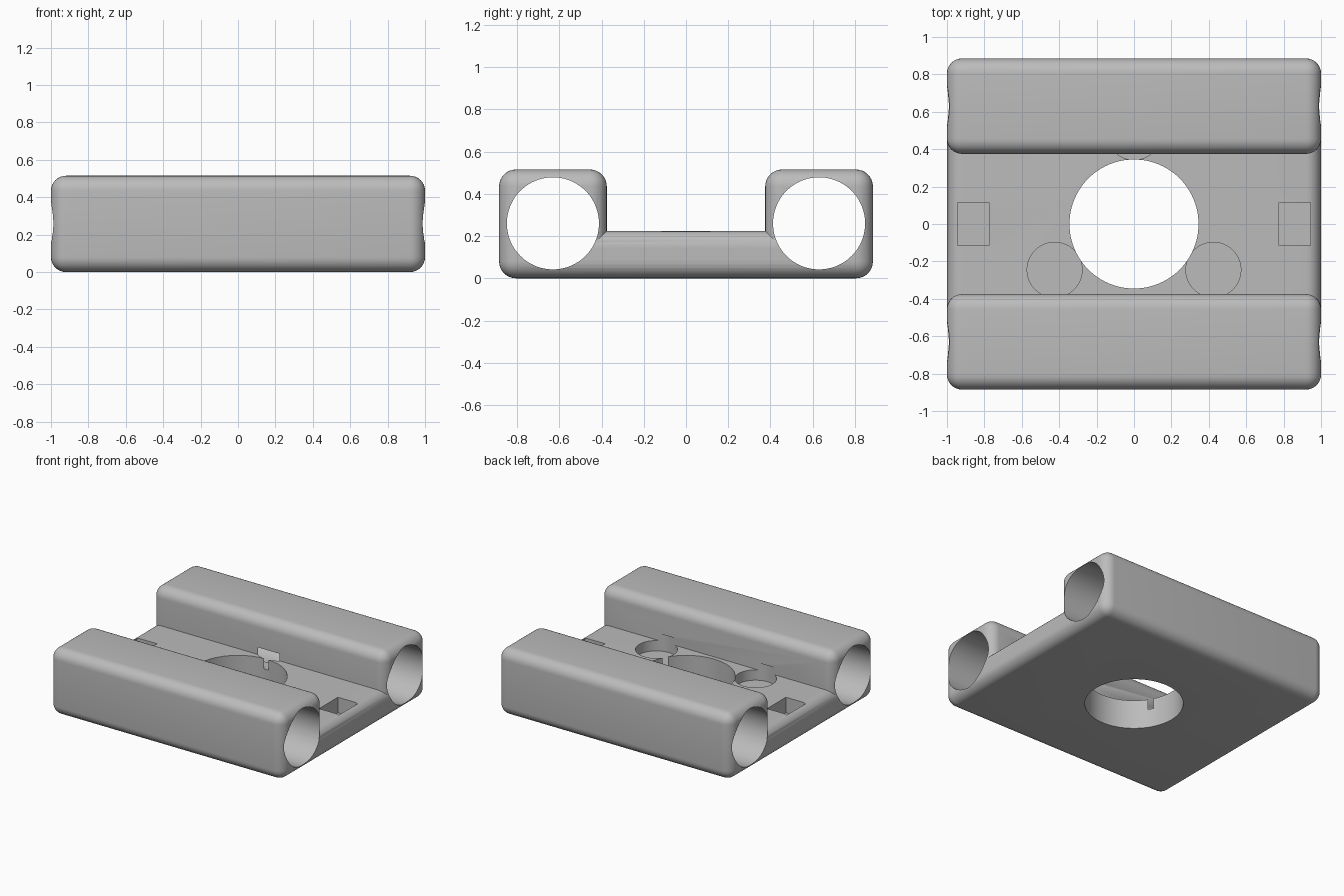
import bpy
import bmesh
import math
from mathutils import Matrix, Vector

if "Cube" in bpy.data.objects:
    bpy.data.objects.remove(bpy.data.objects["Cube"], do_unlink=True)

FLOOR, TOP = 0.225, 0.515
HALF_X, HALF_Y, RAIL_IN = 1.0, 0.885, 0.375

grey = bpy.data.materials.new("plain grey")
grey.use_nodes = True
grey.diffuse_color = (0.5, 0.5, 0.5, 1)
grey.node_tree.nodes["Principled BSDF"].inputs["Base Color"].default_value = (0.5, 0.5, 0.5, 1)


def make_object(name, bm):
    mesh = bpy.data.meshes.new(name)
    bm.to_mesh(mesh)
    bm.free()
    mesh.materials.append(grey)
    obj = bpy.data.objects.new(name, mesh)
    bpy.context.collection.objects.link(obj)
    return obj


def cylinder(radius, depth, centre, turn=Matrix()):
    bm = bmesh.new()
    bmesh.ops.create_cone(bm, cap_ends=True, segments=96, radius1=radius, radius2=radius,
                          depth=depth, matrix=Matrix.Translation(centre) @ turn)
    return make_object("cutter", bm)


def box(size, centre):
    bm = bmesh.new()
    bmesh.ops.create_cube(bm, matrix=Matrix.Translation(centre) @ Matrix.Diagonal((*size, 1)))
    return make_object("cutter", bm)


# Carriage block: U profile extruded along x, with every convex edge rounded
half = [(HALF_Y, 0), (HALF_Y, TOP), (RAIL_IN, TOP), (RAIL_IN, FLOOR)]
profile = half + [(-y, z) for y, z in reversed(half)]
bm = bmesh.new()
face = bm.faces.new([bm.verts.new((-HALF_X, y, z)) for y, z in profile])
new = bmesh.ops.extrude_face_region(bm, geom=[face])["geom"]
bmesh.ops.translate(bm, vec=Vector((2 * HALF_X, 0, 0)),
                    verts=[v for v in new if isinstance(v, bmesh.types.BMVert)])
bmesh.ops.recalc_face_normals(bm, faces=bm.faces)
convex = [e for e in bm.edges if e.calc_face_angle_signed() > 0.1]
bmesh.ops.bevel(bm, geom=convex, offset=0.08, offset_type='OFFSET', segments=8,
                profile=0.5, affect='EDGES', clamp_overlap=False)
block = make_object("carriage_block", bm)

# Bearing bores, centre hole, disc pockets and square pockets
along_x = Matrix.Rotation(math.pi / 2, 4, 'Y')
cutters = [cylinder(0.345, 2, (0, 0, 0))]
for side in (-1, 1):
    cutters.append(cylinder(0.218, 3, (0, side * 0.63, 0.26), along_x))
    cutters.append(box((0.17, 0.23, 0.24), (side * 0.86, 0, FLOOR)))
for i in range(3):
    a = math.radians(90 + 120 * i)
    cutters.append(cylinder(0.147, 0.135, (0.49 * math.cos(a), 0.49 * math.sin(a), 0.2125)))

bpy.context.view_layer.objects.active = block
block.select_set(True)
for cutter in cutters:
    cutter.hide_render = True
    cut = block.modifiers.new("cut", 'BOOLEAN')
    cut.operation = 'DIFFERENCE'
    cut.solver = 'EXACT'
    cut.object = cutter
    bpy.ops.object.modifier_apply(modifier=cut.name)
    bpy.data.objects.remove(cutter, do_unlink=True)

bpy.ops.object.shade_smooth_by_angle(angle=math.radians(30))
